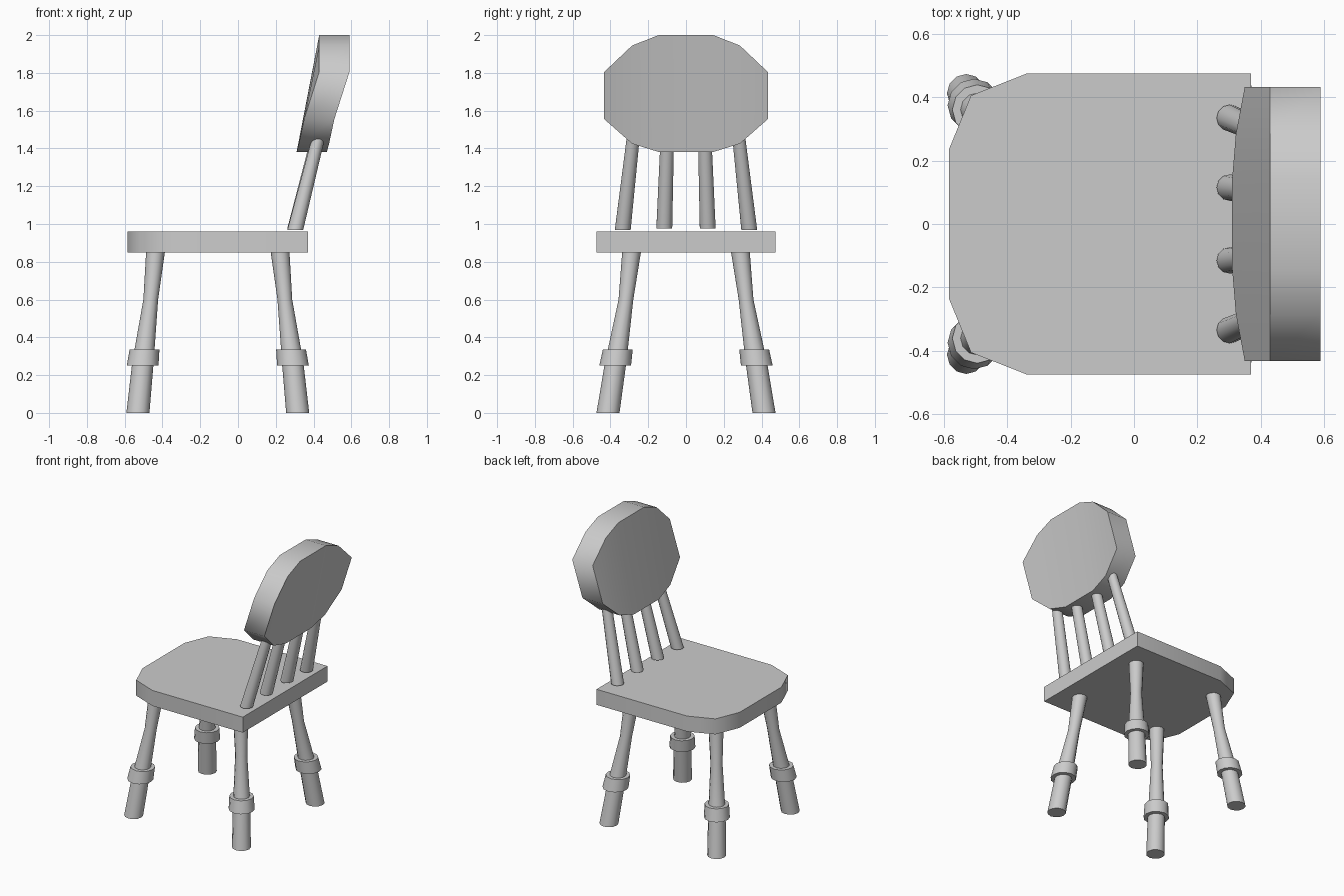
import bpy, math

if "Cube" in bpy.data.objects:
    bpy.data.objects.remove(bpy.data.objects["Cube"])

MID_X = -0.107  # mirror plane between front-side and back-side legs


def make(name, verts, faces):
    me = bpy.data.meshes.new(name)
    me.from_pydata(verts, [], faces)
    me.update()
    ob = bpy.data.objects.new(name, me)
    bpy.context.collection.objects.link(ob)
    bpy.ops.object.select_all(action='DESELECT')
    ob.select_set(True)
    bpy.context.view_layer.objects.active = ob
    bpy.ops.object.mode_set(mode='EDIT')
    bpy.ops.mesh.select_all(action='SELECT')
    bpy.ops.mesh.normals_make_consistent(inside=False)
    bpy.ops.object.mode_set(mode='OBJECT')
    bpy.ops.object.shade_smooth_by_angle(angle=math.radians(50))
    return ob


def side_faces(n, base=0):
    return [(base + i, base + (i + 1) % n, base + n + (i + 1) % n, base + n + i)
            for i in range(n)]


def turned(name, sections, n=12):
    """Stack of horizontal rings (x, y, z, radius) with capped ends."""
    verts, faces = [], []
    for x, y, z, r in sections:
        for i in range(n):
            a = 2 * math.pi * i / n
            verts.append((x + r * math.cos(a), y + r * math.sin(a), z))
    for s in range(len(sections) - 1):
        faces += side_faces(n, s * n)
    faces += [tuple(range(n)), tuple(range(len(verts) - n, len(verts)))]
    return make(name, verts, faces)


# Seat: flat slab with rounded front corners
half = [(0.37, 0.475), (-0.34, 0.475), (-0.515, 0.406), (-0.585, 0.235)]
outline = half + [(x, -y) for x, y in reversed(half)]
n = len(outline)
make("seat", [(x, y, z) for z in (0.85, 0.96) for x, y in outline],
     side_faces(n) + [tuple(range(n)), tuple(range(n, 2 * n))])

# Backrest: twelve-sided panel, upright at the top and leaning below
half = [(0.145, 2.0, 0.43), (0.285, 1.945, 0.43), (0.433, 1.805, 0.43),
        (0.433, 1.555, 0.35), (0.285, 1.425, 0.322), (0.14, 1.38, 0.31)]
outline = half + [(-y, z, x) for y, z, x in reversed(half)]
n = len(outline)
strips = [(0, 5, 6, 11), (0, 1, 4, 5), (1, 2, 3, 4), (11, 6, 7, 10), (10, 7, 8, 9)]
make("backrest", [(x + d, y, z) for d in (0, 0.16) for y, z, x in outline],
     side_faces(n) + strips + [tuple(i + n for i in s) for s in strips])

# Spindles between seat and backrest
for side, sy in (("left", -1), ("right", 1)):
    turned(f"outer_spindle_{side}", [(0.303, sy * 0.335, 0.968, 0.042),
                                     (0.432, sy * 0.277, 1.48, 0.034)])
    turned(f"inner_spindle_{side}", [(0.303, sy * 0.115, 0.977, 0.042),
                                     (0.415, sy * 0.1, 1.43, 0.036)])

# Splayed turned legs: foot, collar and tapered upper shaft
LEG = [(-0.53, 0.413, 0.0, 0.061), (-0.505, 0.375, 0.25, 0.057),
       (-0.505, 0.375, 0.25, 0.084), (-0.495, 0.361, 0.335, 0.079),
       (-0.495, 0.361, 0.335, 0.053), (-0.462, 0.318, 0.6, 0.039),
       (-0.436, 0.287, 0.86, 0.05)]
for end, mirror in (("front", False), ("back", True)):
    for side, sy in (("left", -1), ("right", 1)):
        turned(f"{end}_leg_{side}",
               [(2 * MID_X - x if mirror else x, sy * y, z, r) for x, y, z, r in LEG])
